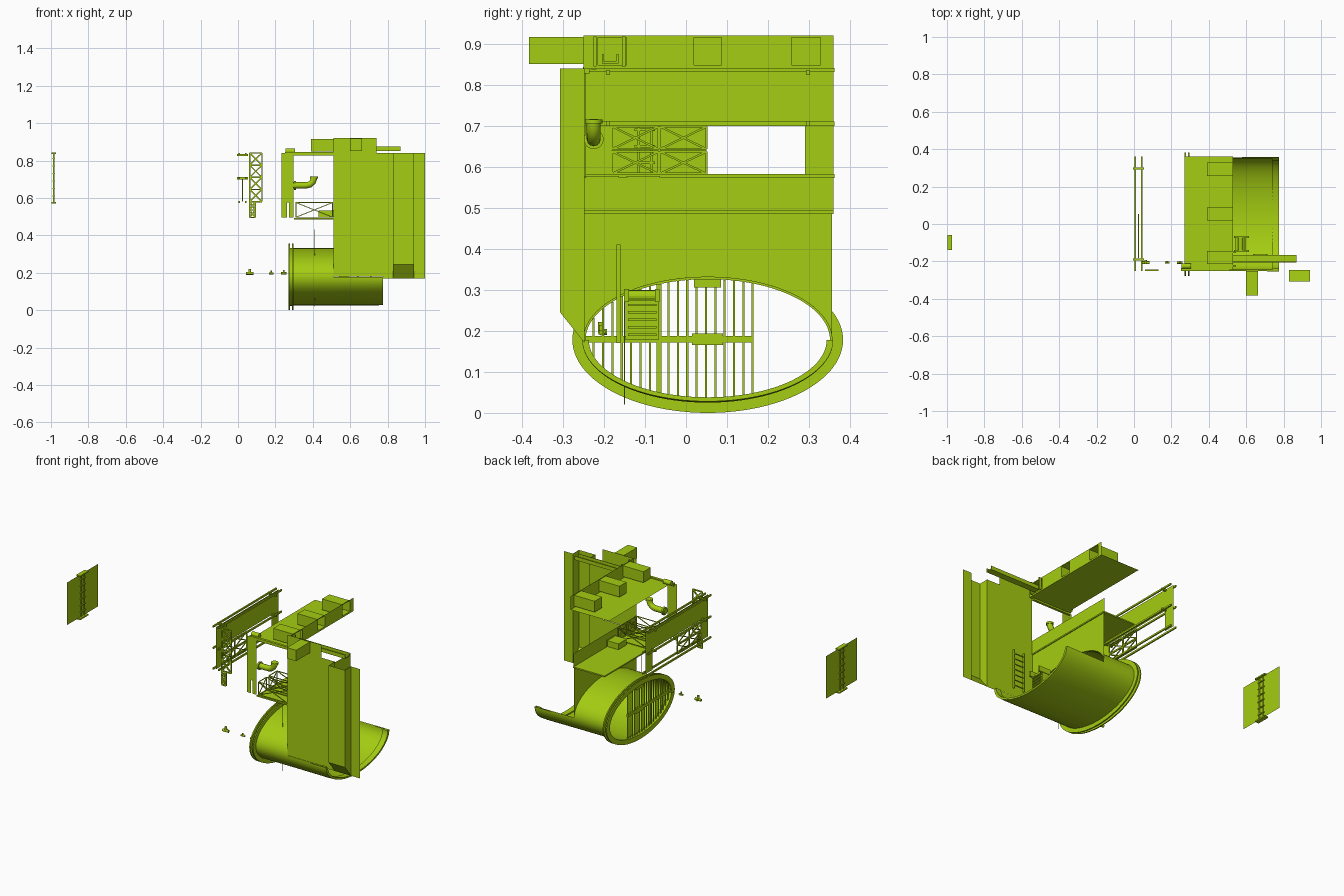
import bpy, bmesh, math
from mathutils import Vector, Matrix

if "Cube" in bpy.data.objects:
    bpy.data.objects.remove(bpy.data.objects["Cube"])

lime = bpy.data.materials.new("lime")
lime.diffuse_color = (0.376, 0.61, 0.006, 1)
lime.use_nodes = True
lime.node_tree.nodes["Principled BSDF"].inputs["Base Color"].default_value = lime.diffuse_color

def finish(name, bm, smooth=False):
    bmesh.ops.remove_doubles(bm, verts=bm.verts, dist=1e-5)
    me = bpy.data.meshes.new(name)
    bm.to_mesh(me)
    bm.free()
    ob = bpy.data.objects.new(name, me)
    bpy.context.collection.objects.link(ob)
    me.materials.append(lime)
    if smooth:
        bpy.ops.object.select_all(action='DESELECT')
        ob.select_set(True)
        bpy.context.view_layer.objects.active = ob
        bpy.ops.object.shade_smooth_by_angle(angle=math.radians(35))
    return ob

def box(bm, x0, x1, y0, y1, z0, z1):
    m = Matrix.Translation(((x0+x1)/2, (y0+y1)/2, (z0+z1)/2)) @ Matrix.Diagonal((x1-x0, y1-y0, z1-z0, 1))
    bmesh.ops.create_cube(bm, size=1, matrix=m)

def bar(bm, p, q, w=0.006):
    p, q = Vector(p), Vector(q)
    d = q - p
    m = Matrix.Translation((p+q)/2) @ d.to_track_quat('Z', 'Y').to_matrix().to_4x4() @ Matrix.Diagonal((w, w, d.length, 1))
    bmesh.ops.create_cube(bm, size=1, matrix=m)

def rod(bm, p, q, r, n=16):
    p, q = Vector(p), Vector(q)
    m = Matrix.Translation((p+q)/2) @ (q-p).to_track_quat('Z', 'Y').to_matrix().to_4x4()
    bmesh.ops.create_cone(bm, cap_ends=True, segments=n, radius1=r, radius2=r, depth=(q-p).length, matrix=m)

def face(bm, *pts):
    bm.faces.new([bm.verts.new(p) for p in pts])

def sheet_x(bm, x, y0, y1, z0, z1):
    face(bm, (x, y0, z0), (x, y1, z0), (x, y1, z1), (x, y0, z1))

def sheet_y(bm, y, x0, x1, z0, z1):
    face(bm, (x0, y, z0), (x1, y, z0), (x1, y, z1), (x0, y, z1))

def brace(bm, a, b, c, d, w=0.004):
    # rectangular frame with crossed diagonals
    for p, q in ((a, b), (b, c), (c, d), (d, a), (a, c), (b, d)):
        bar(bm, p, q, w)

CY, CZ = 0.053, 0.178
def oval(x, a, b, t):
    return (x, CY + a*math.cos(t), CZ + b*math.sin(t))

def loft(bm, prof, t0, t1, n=64):
    rows = [[bm.verts.new(oval(x, a, b, t0+(t1-t0)*i/n)) for i in range(n+1)] for x, a, b in prof]
    for r, s in zip(rows, rows[1:]):
        for i in range(n):
            bm.faces.new((r[i], r[i+1], s[i+1], s[i]))

# oval drum: double flange and closed tube, then open lower trough with lip
bm = bmesh.new()
loft(bm, [(.51, .298, .148), (.27, .298, .148), (.27, .33, .178), (.277, .33, .178), (.277, .305, .155),
          (.29, .305, .155), (.29, .33, .178), (.297, .33, .178), (.297, .303, .153), (.51, .303, .153)], 0, 2*math.pi, 96)
loft(bm, [(.51, .298, .148), (.74, .298, .148), (.74, .29, .14), (.775, .29, .14), (.775, .306, .15),
          (.74, .306, .153), (.51, .303, .153)], math.pi, 2*math.pi, 48)
finish("oval_drum", bm, True)

# grating in the drum mouth
bm = bmesh.new()
y = -0.225
while y < 0.17:
    h = 0.148*math.sqrt(max(0, 1-((y-CY)/.298)**2))
    w = 0.006 if abs(y+.065) < .012 else 0.0025
    box(bm, .279, .285, y-w, y+w, CZ-h, CZ+h)
    y += 0.0228
box(bm, .277, .287, -.245, .165, .171, .188)
box(bm, .275, .289, .015, .09, .165, .193)
box(bm, .275, .289, .02, .085, .306, .326)
finish("drum_grating", bm)

# arched bulkhead over the drum, band above it and platform
bm = bmesh.new()
arch = [oval(.51, .303, .153, math.pi*i/40) for i in range(41)]
for p, q in zip(arch, arch[1:]):
    face(bm, p, q, (q[0], q[1], .49), (p[0], p[1], .49))
sheet_x(bm, .51, -.25, .36, .49, .575)
finish("bulkhead", bm)
bm = bmesh.new()
box(bm, .3, .515, -.247, .36, .485, .493)
finish("platform", bm)

# tall front wall
bm = bmesh.new()
sheet_y(bm, -.247, .51, .74, .18, .49)
sheet_y(bm, -.249, .51, .74, .49, .92)
sheet_y(bm, -.247, .74, .775, .18, .84)
finish("front_wall", bm)

# folded side duct with sloped foot and side flanges
bm = bmesh.new()
yb, yf = -.247, -.307
for x0, x1 in ((.775, .83), (.94, 1.0)):
    sheet_y(bm, yb, x0, x1, .17, .84)
for x in (.83, .94):
    face(bm, (x, yb, .17), (x, yf, .245), (x, yf, .84), (x, yb, .84))
sheet_y(bm, yf, .83, .94, .245, .84)
face(bm, (.83, yb, .17), (.94, yb, .17), (.94, yf, .245), (.83, yf, .245))
finish("side_duct", bm)

# roof plate, upright band with openings, and duct stubs behind them
bm = bmesh.new()
face(bm, (.27, -.247, .838), (.53, -.247, .838), (.53, .36, .838), (.27, .36, .838))
finish("roof_plate", bm)
bm = bmesh.new()
spans = [(-.215, -.145), (.02, .087), (.257, .328)]
prev = -.25
for a, b in spans:
    sheet_x(bm, .53, prev, a, .838, .92)
    sheet_x(bm, .53, a, b, .838, .848)
    sheet_x(bm, .53, a, b, .915, .92)
    prev = b
    sheet_x(bm, .39, a, b, .848, .915)
    for yy in (a, b):
        sheet_y(bm, yy, .39, .53, .848, .915)
    for z in (.848, .915):
        face(bm, (.39, a, z), (.53, a, z), (.53, b, z), (.39, b, z))
sheet_x(bm, .53, prev, .36, .838, .92)
finish("roof_duct_row", bm)
bm = bmesh.new()
box(bm, .6, .662, -.383, -.25, .85, .917)
finish("front_outlet_box", bm)

# rail running out to the right
bm = bmesh.new()
box(bm, .53, .87, -.205, -.165, .852, .858)
for yy in (-.205, -.169):
    box(bm, .53, .87, yy, yy+.004, .852, .875)
for yy in (-.222, -.152):
    box(bm, .53, .545, yy-.004, yy+.004, .845, .918)
finish("roof_rail", bm)

# inner post by the roof, its top beam and end cap
bm = bmesh.new()
sheet_y(bm, -.247, .233, .297, .575, .84)
sheet_y(bm, -.247, .233, .262, .495, .575)
sheet_y(bm, -.247, .272, .297, .495, .575)
finish("roof_post", bm)
bm = bmesh.new()
box(bm, .25, .51, -.25, -.235, .828, .845)
finish("roof_beam", bm)
bm = bmesh.new()
rod(bm, (.255, -.225, .85), (.305, -.225, .85), .014)
finish("roof_cap", bm, True)

# elbow pipe
cu = bpy.data.curves.new("elbow", 'CURVE')
cu.dimensions = '3D'
cu.bevel_depth = .017
cu.bevel_resolution = 4
cu.use_fill_caps = True
path = [(.295, -.225, .667), (.33, -.225, .667), (.365, -.225, .667), (.385, -.225, .672), (.399, -.225, .685), (.405, -.225, .7), (.406, -.225, .715)]
sp = cu.splines.new('POLY')
sp.points.add(len(path)-1)
for p, c in zip(sp.points, path):
    p.co = (*c, 1)
pipe = bpy.data.objects.new("elbow_pipe", cu)
bpy.context.collection.objects.link(pipe)
cu.materials.append(lime)
bm = bmesh.new()
rod(bm, (.3, -.225, .667), (.31, -.225, .667), .024, 24)
rod(bm, (.406, -.225, .705), (.406, -.225, .715), .021, 24)
finish("pipe_collars", bm, True)

# cross-braced stands on the platform
bm = bmesh.new()
for y0, y1 in ((-.243, -.165), (-.143, -.065)):
    for x in (.31, .505):
        brace(bm, (x, y0, .497), (x, y1, .497), (x, y1, .575), (x, y0, .575))
    for yy in (y0, y1):
        brace(bm, (.31, yy, .497), (.505, yy, .497), (.505, yy, .575), (.31, yy, .575))
finish("braced_stands", bm)
bm = bmesh.new()
box(bm, .43, .505, -.04, .04, .497, .533)
brace(bm, (.508, -.04, .5), (.508, .04, .5), (.508, .04, .533), (.508, -.04, .533), .003)
finish("platform_case", bm)

# left gantry: paired rails, end columns, upper panel and braced lower panel
bm = bmesh.new()
for x in (.006, .042):
    for z in (.578, .705, .836):
        box(bm, x-.004, x+.004, -.25, .362, z-.005, z+.005)
for yy in (-.19, .297):
    for z in (.705, .83):
        box(bm, -.006, .054, yy-.005, yy+.005, z-.006, z+.006)
finish("gantry_rails", bm)
bm = bmesh.new()
sheet_x(bm, .024, -.18, .29, .705, .836)
for y0, y1 in ((-.247, -.18), (.29, .36)):
    sheet_x(bm, .024, y0, y1, .578, .836)
finish("gantry_panels", bm)
bm = bmesh.new()
for y0, y1 in ((-.18, -.067), (-.063, .05)):
    for z0, z1 in ((.583, .637), (.643, .698)):
        brace(bm, (.024, y0, z0), (.024, y1, z0), (.024, y1, z1), (.024, y0, z1), .005)
finish("gantry_bracing", bm)

# upright lattice at the gantry's front end
bm = bmesh.new()
for i in range(4):
    z0, z1 = .58+i*.065, .645+i*.065
    brace(bm, (.062, -.247, z0), (.128, -.247, z0), (.128, -.247, z1), (.062, -.247, z1), .007)
for z0, z1 in ((.495, .535), (.535, .58)):
    brace(bm, (.062, -.247, z0), (.092, -.247, z0), (.092, -.247, z1), (.062, -.247, z1), .007)
finish("front_lattice", bm)

# separate hatch plate with ladder
bm = bmesh.new()
sheet_x(bm, -.985, -.25, .05, .58, .84)
finish("hatch_plate", bm)
bm = bmesh.new()
for yy in (-.115, -.085):
    box(bm, -.99, -.98, yy-.003, yy+.003, .575, .842)
for z in (.575, .839):
    box(bm, -.998, -.972, -.14, -.06, z-.004, z+.004)
for i in range(6):
    z = .61 + i*.04
    box(bm, -.992, -.978, -.125, -.075, z-.003, z+.003)
finish("hatch_ladder", bm)

# ribbed heater unit inside the block
bm = bmesh.new()
box(bm, .54, .59, -.147, -.067, .178, .275)
for i in range(5):
    box(bm, .59, .6, -.142, -.072, .188+i*.018, .194+i*.018)
rod(bm, (.57, -.15, .285), (.57, -.065, .285), .014)
for yy in (-.145, -.07):
    box(bm, .535, .615, yy-.006, yy+.006, .27, .302)
finish("heater_unit", bm)

# inner ladder and thin rod
bm = bmesh.new()
for x in (.64, .71):
    box(bm, x-.004, x+.004, -.17, -.16, .17, .41)
for i in range(7):
    bar(bm, (.64, -.165, .19+i*.033), (.71, -.165, .19+i*.033), .005)
finish("inner_ladder", bm)
bm = bmesh.new()
rod(bm, (.41, -.15, .02), (.41, -.15, .43), .0015, 8)
finish("thin_rod", bm)

# small valves in front of the drum
for name, x, s in (("large_valve", .062, 1), ("small_valve", .178, .65), ("drum_valve", .245, .7)):
    bm = bmesh.new()
    rod(bm, (x-.02*s, -.207, .197), (x+.02*s, -.207, .197), .008*s)
    rod(bm, (x, -.207, .197), (x, -.207, .197+.024*s), .007*s)
    rod(bm, (x, -.207, .197), (x, -.207+.015*s, .197), .007*s)
    finish(name, bm, True)
